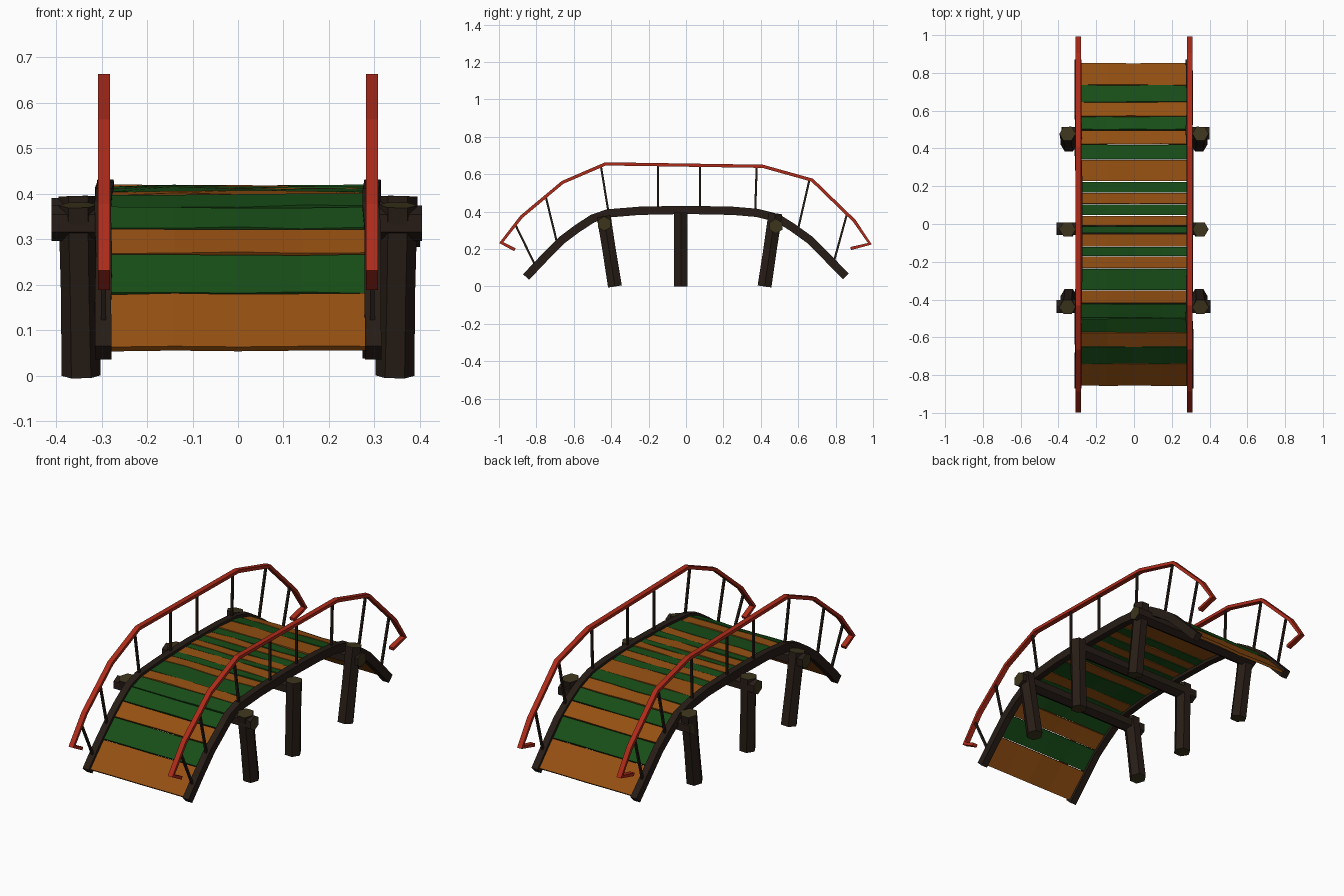
import bpy, bmesh, math, random
from mathutils import Vector

if "Cube" in bpy.data.objects:
    bpy.data.objects.remove(bpy.data.objects["Cube"])

random.seed(4)

def material(name, rgb):
    m = bpy.data.materials.new(name)
    m.diffuse_color = (*rgb, 1)
    m.use_nodes = True
    m.node_tree.nodes["Principled BSDF"].inputs["Base Color"].default_value = m.diffuse_color
    return m

WOOD = material("dark_wood", (0.02, 0.012, 0.008))
CUT = material("cut_wood", (0.045, 0.034, 0.012))
ORANGE = material("orange_paint", (0.30, 0.08, 0.006))
GREEN = material("green_paint", (0.009, 0.075, 0.009))
RED = material("red_paint", (0.42, 0.024, 0.01))

def finish(name, bm, *mats):
    bmesh.ops.recalc_face_normals(bm, faces=bm.faces)
    me = bpy.data.meshes.new(name)
    bm.to_mesh(me)
    bm.free()
    for m in mats:
        me.materials.append(m)
    ob = bpy.data.objects.new(name, me)
    bpy.context.collection.objects.link(ob)
    return ob

def loft(bm, rings):
    """Skin closed rings of points and cap both ends."""
    vs = [[bm.verts.new(p) for p in r] for r in rings]
    n = len(vs[0])
    for a, b in zip(vs, vs[1:]):
        for i in range(n):
            j = (i + 1) % n
            bm.faces.new((a[i], a[j], b[j], b[i]))
    return bm.faces.new(vs[0]), bm.faces.new(vs[-1])

def sweep(name, path, x, w, t, mat, wobble=0.0):
    """Rectangular bar along a (y, z) path at a fixed x, with mitred corners."""
    pts = [Vector(p) for p in path]
    rings = []
    for i, p in enumerate(pts):
        d0 = (p - pts[max(i - 1, 0)]).normalized()
        d1 = (pts[min(i + 1, len(pts) - 1)] - p).normalized()
        d = (d0 + d1).normalized()
        ref = d1 if d1.length else d0
        n = Vector((-d.y, d.x)) * (t / 2 * min(1 / max(d.dot(ref), 0.1), 1.3))
        o = x + random.uniform(-wobble, wobble)
        a, b = p + n, p - n
        rings.append([(o - w / 2, *a), (o + w / 2, *a), (o + w / 2, *b), (o - w / 2, *b)])
    bm = bmesh.new()
    loft(bm, rings)
    return finish(name, bm, mat)

def log(name, a, b, r):
    """Slightly uneven hexagonal log with pale cut ends."""
    a, b = Vector(a), Vector(b)
    d = (b - a).normalized()
    u = Vector((1, 0, 0)) if abs(d.x) < 0.5 else Vector((0, 0, 1))
    v = d.cross(u).normalized()
    u = v.cross(d)
    rings = []
    for f, s in ((0, 1.0), (0.5, 0.96), (1, 1.0)):
        c = a.lerp(b, f)
        rings.append([c + (u * math.cos(k * math.pi / 3) + v * math.sin(k * math.pi / 3)) * r * s
                      for k in range(6)])
    bm = bmesh.new()
    for f in loft(bm, rings):
        f.material_index = 1
    return finish(name, bm, WOOD, CUT)

# Arched side beams
ARCH = [(-0.855, 0.05), (-0.76, 0.15), (-0.66, 0.25), (-0.58, 0.31), (-0.50, 0.362),
        (-0.42, 0.39), (-0.25, 0.404), (0, 0.409), (0.25, 0.404), (0.38, 0.393),
        (0.49, 0.365), (0.57, 0.315), (0.66, 0.25), (0.76, 0.15), (0.855, 0.053)]

def arch(y):
    for (y0, z0), (y1, z1) in zip(ARCH, ARCH[1:]):
        if y <= y1:
            break
    return z0 + (z1 - z0) * (y - y0) / (y1 - y0)

for side, s in (("left", -1), ("right", 1)):
    sweep(side + "_beam", ARCH, s * 0.294, 0.036, 0.044, WOOD, 0.004)

# Deck planks, alternating colours with one doubled green plank
EDGES = [-0.85, -0.735, -0.645, -0.57, -0.495, -0.42, -0.35, -0.235, -0.17, -0.12, -0.05,
         -0.01, 0.045, 0.105, 0.165, 0.225, 0.34, 0.42, 0.495, 0.565, 0.64, 0.73, 0.847]
COLOURS = "OGOGG" + "OG" * 8 + "O"
for i, (y0, y1) in enumerate(zip(EDGES, EDGES[1:])):
    p, q = Vector((0, y0, arch(y0))), Vector((0, y1, arch(y1)))
    d = (q - p).normalized()
    n = Vector((0, -d.z, d.y))
    p += d * 0.002
    q -= d * 0.002
    rings = []
    for x in (-0.28, -0.14, 0, 0.14, 0.28):
        o = Vector((x, 0, 0))
        ha, hb = (0.009 + random.uniform(-0.003, 0.003) for _ in range(2))
        rings.append([p + o + n * ha, q + o + n * hb,
                      q + o + n * (hb - 0.014), p + o + n * (ha - 0.014)])
    bm = bmesh.new()
    loft(bm, rings)
    finish(f"plank_{i + 1}", bm, ORANGE if COLOURS[i] == "O" else GREEN)

# Support posts and cross logs: name, foot y, top y, post top z, log z, log x range
for nm, yf, yt, zt, zl, xa, xb in (("front", -0.38, -0.44, 0.375, 0.335, -0.41, 0.405),
                                   ("middle", -0.028, -0.028, 0.395, 0.352, -0.41, 0.375),
                                   ("back", 0.42, 0.478, 0.39, 0.322, -0.385, 0.40)):
    for side, s in (("left", -1), ("right", 1)):
        log(f"{nm}_{side}_post", (s * 0.345, yf, 0), (s * 0.352, yt, zt), 0.043)
    log(nm + "_cross_log", (xa, yt + 0.003, zl), (xb, yt + 0.003, zl), 0.039)

# Handrails with hooked ends, and their thin balusters
RAIL = [(-0.915, 0.196), (-0.988, 0.234), (-0.88, 0.372), (-0.66, 0.556), (-0.43, 0.655),
        (0.41, 0.642), (0.675, 0.568), (0.90, 0.35), (0.983, 0.228), (0.88, 0.202)]
BARS = [((-0.91, 0.325), (-0.81, 0.12)), ((-0.75, 0.48), (-0.69, 0.235)),
        ((-0.455, 0.643), (-0.415, 0.40)), ((-0.15, 0.65), (-0.15, 0.41)),
        ((0.075, 0.647), (0.075, 0.41)), ((0.378, 0.642), (0.37, 0.40)),
        ((0.66, 0.57), (0.60, 0.31)), ((0.86, 0.385), (0.79, 0.13))]
for side, s in (("left", -1), ("right", 1)):
    sweep(side + "_handrail", RAIL, s * 0.295, 0.027, 0.017, RED)
    for i, bar in enumerate(BARS):
        sweep(f"{side}_baluster_{i + 1}", bar, s * 0.296, 0.011, 0.011, WOOD)
